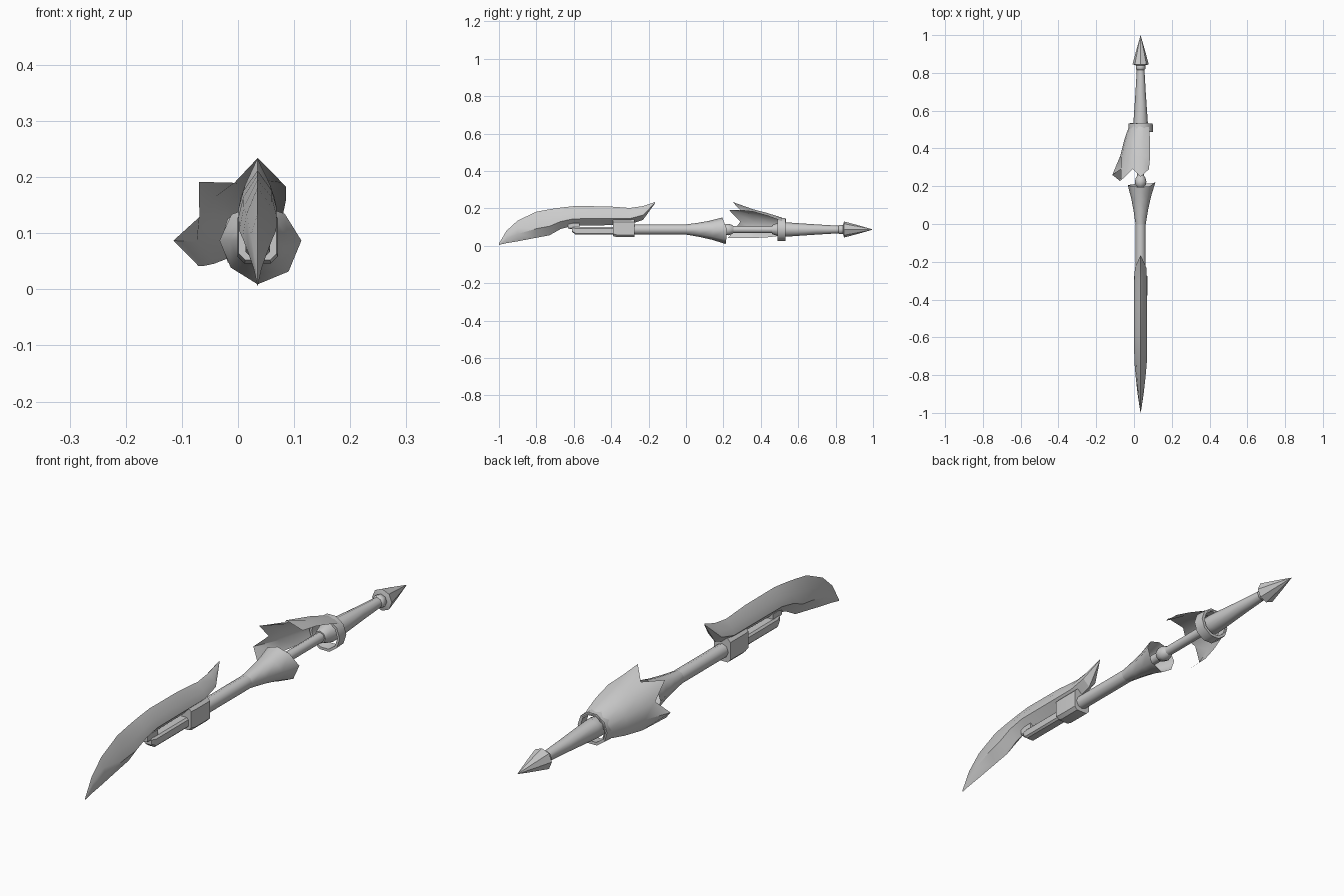
import bpy, bmesh, math

if "Cube" in bpy.data.objects:
    bpy.data.objects.remove(bpy.data.objects["Cube"])

CX, CZ = 0.035, 0.087          # long axis of the weapon
steel = bpy.data.materials.new("steel grey")
steel.diffuse_color = (0.6, 0.6, 0.6, 1)
steel.use_nodes = True
steel.node_tree.nodes["Principled BSDF"].inputs["Base Color"].default_value = steel.diffuse_color


def loft(name, rows, closed=True, caps=False, angle=40):
    """Skin a list of equal-length point rows."""
    bm = bmesh.new()
    vs = [[bm.verts.new(p) for p in row] for row in rows]
    n = len(rows[0])
    for a, b in zip(vs, vs[1:]):
        for i in range(n if closed else n - 1):
            j = (i + 1) % n
            bm.faces.new((a[i], a[j], b[j], b[i]))
    if caps:
        bm.faces.new(vs[0])
        bm.faces.new(vs[-1])
    bmesh.ops.remove_doubles(bm, verts=bm.verts, dist=0.0004)
    bmesh.ops.recalc_face_normals(bm, faces=bm.faces)
    me = bpy.data.meshes.new(name)
    bm.to_mesh(me)
    bm.free()
    me.materials.append(steel)
    ob = bpy.data.objects.new(name, me)
    bpy.context.collection.objects.link(ob)
    bpy.ops.object.select_all(action='DESELECT')
    ob.select_set(True)
    bpy.context.view_layer.objects.active = ob
    bpy.ops.object.shade_smooth_by_angle(angle=math.radians(angle))
    return ob


def polar(r, deg, y):
    a = math.radians(deg)
    return (CX + r * math.cos(a), y, CZ + r * math.sin(a))


def turned(name, profile, sides=8, caps=True, angle=50):
    """Part turned around the long axis from (y, radius) pairs."""
    return loft(name, [[polar(r, i * 360 / sides, y) for i in range(sides)]
                       for y, r in profile], caps=caps, angle=angle)


# Shaft pieces
turned("main_shaft", [(-0.36, 0.027), (0.0, 0.027)])
turned("inner_rod", [(0.0, 0.019), (0.5, 0.019)])
turned("rod_ball", [(0.19, 0.012), (0.205, 0.027), (0.225, 0.031),
                    (0.245, 0.025), (0.26, 0.014)])
turned("rear_shaft", [(0.46, 0.024), (0.5, 0.038), (0.54, 0.038), (0.7, 0.027), (0.84, 0.019)])
turned("tip_collar", [(0.815, 0.019), (0.82, 0.025), (0.84, 0.025), (0.845, 0.019)])
turned("rear_spike", [(0.838, 0.018), (0.845, 0.043), (0.92, 0.023), (1.0, 0.0002)], angle=35)

# Flared open cup, a little narrower on its upper left
lip = [0.078, 0.068, 0.064, 0.066, 0.068, 0.068, 0.078, 0.078]
lip_y = [0.22, 0.20, 0.195, 0.20, 0.205, 0.21, 0.212, 0.215]
cup_rows = []
for t, k in ((0, 0), (0.33, 0.24), (0.66, 0.55), (1, 1)):
    cup_rows.append([polar(0.027 + (lip[i] - 0.027) * k, i * 45, lip_y[i] * t)
                     for i in range(8)])
loft("flared_cup", cup_rows, angle=60)

# Band that holds the guard shell
band = [(0.488, 0.056), (0.488, 0.066), (0.532, 0.064), (0.532, 0.052), (0.488, 0.056)]
turned("shell_band", band, sides=10, caps=False)

# Guard shell with a spiked front edge
edge = [(67, 0.112, 0.29), (90, 0.147, 0.25), (112, 0.111, 0.29), (135, 0.148, 0.23),
        (158, 0.112, 0.29), (180, 0.150, 0.26), (203, 0.115, 0.225)]
shell = [[polar(r, a, y) for a, r, y in edge]]
for y, r, a0, a1 in ((0.36, 0.108, 62, 205), (0.44, 0.088, 55, 208), (0.535, 0.056, 40, 212)):
    shell.append([polar(r, a0 + (a1 - a0) * i / 6, y) for i in range(7)])
loft("guard_shell", shell, closed=False, angle=60)

# Curved blade: y, lower edge, upper edge, half width
stations = [(-1.0, 0.005, 0.012, 0.0005), (-0.96, 0.014, 0.08, 0.007),
            (-0.9, 0.024, 0.135, 0.016), (-0.8, 0.043, 0.182, 0.027),
            (-0.73, 0.056, 0.195, 0.033), (-0.67, 0.09, 0.204, 0.034),
            (-0.6, 0.108, 0.212, 0.034), (-0.42, 0.11, 0.211, 0.034),
            (-0.3, 0.115, 0.202, 0.034), (-0.23, 0.138, 0.212, 0.03),
            (-0.165, 0.228, 0.234, 0.0005)]
blade = []
for y, lo, hi, w in stations:
    h = hi - lo
    blade.append([(CX, y, hi), (CX + 0.75 * w, y, lo + 0.65 * h), (CX + w, y, lo + 0.35 * h),
                  (CX, y, lo), (CX - w, y, lo + 0.35 * h), (CX - 0.75 * w, y, lo + 0.65 * h)])
loft("blade", blade, caps=True, angle=32)


def bar(name, sections):
    """Chamfered bar from (y, half width, bottom, top) sections."""
    rows = []
    for y, w, lo, hi in sections:
        c = 0.35 * min(w, (hi - lo) / 2)
        half = [(w - c, lo), (w, lo + c), (w, hi - c), (w - c, hi)]
        rows.append([(CX + x, y, z) for x, z in half] +
                    [(CX - x, y, z) for x, z in reversed(half)])
    return loft(name, rows, caps=True, angle=35)


# Rail below the blade, its front post, and the clamp
bar("lower_rail", [(-0.61, 0.016, 0.075, 0.1), (-0.59, 0.022, 0.06, 0.1),
                   (-0.36, 0.022, 0.06, 0.1)])
bar("rail_post", [(-0.63, 0.012, 0.092, 0.125), (-0.57, 0.015, 0.085, 0.125)])
bar("blade_clamp", [(-0.39, 0.034, 0.052, 0.14), (-0.37, 0.036, 0.046, 0.14),
                    (-0.275, 0.036, 0.046, 0.14)])
